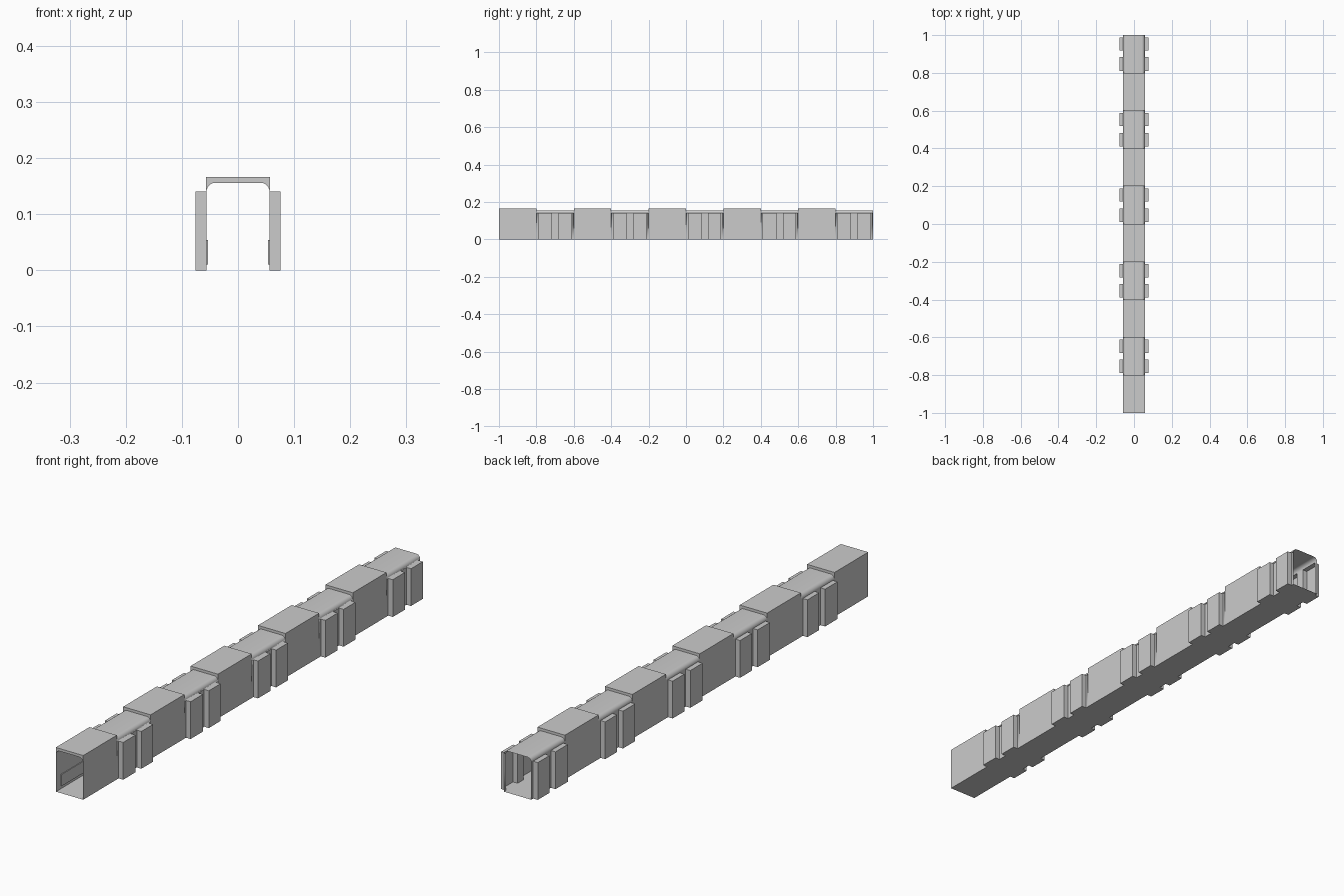
import bpy, bmesh, math

if "Cube" in bpy.data.objects:
    bpy.data.objects.remove(bpy.data.objects["Cube"])

W, TOP, ARCH, R = 0.057, 0.166, 0.156, 0.016
MODULES, LEN, MID = 5, 0.4, 0.2
BAYS = [(0.21, 0.283), (0.318, 0.388)]
BAY_X, BAY_TOP = 0.076, 0.14


def arch_profile(w):
    """Left base, up, rounded corners, down to right base."""
    pts = [(-w, 0)]
    for cx, a0 in ((-w + R, 180), (w - R, 90)):
        for i in range(7):
            a = math.radians(a0 - 15 * i)
            pts.append((cx + R * math.cos(a), ARCH - R + R * math.sin(a)))
    return pts + [(w, 0)]


def quad(bm, *pts):
    bm.faces.new([bm.verts.new(p) for p in pts])


def strip(bm, a, b, y0, y1):
    quad(bm, (a[0], y0, a[1]), (b[0], y0, b[1]), (b[0], y1, b[1]), (a[0], y1, a[1]))


def box(bm, lo, hi):
    v = bmesh.ops.create_cube(bm, size=1)["verts"]
    for p in v:
        p.co = [(lo[i] + hi[i]) / 2 + p.co[i] * (hi[i] - lo[i]) for i in range(3)]


def finish(bm, name, normals=False):
    bmesh.ops.remove_doubles(bm, verts=bm.verts, dist=1e-5)
    if normals:
        bmesh.ops.recalc_face_normals(bm, faces=bm.faces)
    me = bpy.data.meshes.new(name)
    bm.to_mesh(me)
    bm.free()
    ob = bpy.data.objects.new(name, me)
    bpy.context.collection.objects.link(ob)
    ob.location.y = -1
    arr = ob.modifiers.new("repeat", 'ARRAY')
    arr.count = MODULES
    arr.use_relative_offset = False
    arr.use_constant_offset = True
    arr.constant_offset_displace = (0, LEN, 0)
    bpy.context.view_layer.objects.active = ob
    ob.select_set(True)
    bpy.ops.object.shade_smooth_by_angle(angle=math.radians(30))
    ob.select_set(False)


# Plain section: square outside, arched inside
bm = bmesh.new()
inner = arch_profile(W - 0.0008)
outer = [(-W, 0), (-W, TOP), (W, TOP), (W, 0)]
loop = outer + inner[::-1]
bm.faces.new([bm.verts.new((x, 0, z)) for x, z in loop])
ext = bmesh.ops.extrude_face_region(bm, geom=bm.faces[:])
for v in ext["geom"]:
    if isinstance(v, bmesh.types.BMVert):
        v.co.y = MID
finish(bm, "square_section", True)

# Arched section: thin shell with wall openings at the bays
bm = bmesh.new()
prof = arch_profile(W)
for a, b in zip(prof[1:-1], prof[2:-1]):
    strip(bm, a, b, MID, LEN)
edges = [MID] + [y for bay in BAYS for y in bay] + [LEN]
for s in (-1, 1):
    for y0, y1 in zip(edges[::2], edges[1::2]):
        strip(bm, (s * W, 0), (s * W, BAY_TOP), y0, y1)
finish(bm, "arched_section")

# Side bays: alcoves open toward the corridor
bm = bmesh.new()
for s in (-1, 1):
    for y0, y1 in BAYS:
        xi, xo = s * W, s * BAY_X
        strip(bm, (xo, 0), (xo, BAY_TOP), y0, y1)
        strip(bm, (xi, BAY_TOP), (xo, BAY_TOP), y0, y1)
        strip(bm, (xi, 0), (xo, 0), y0, y1)
        for y in (y0, y1):
            quad(bm, (xi, y, 0), (xo, y, 0), (xo, y, BAY_TOP), (xi, y, BAY_TOP))
finish(bm, "side_bays", True)

# Floor
bm = bmesh.new()
strip(bm, (-W, 0), (W, 0), 0, LEN)
finish(bm, "floor")

# Low wall panels inside the square section
bm = bmesh.new()
for s in (-1, 1):
    xs = sorted((s * 0.0535, s * 0.0565))
    box(bm, (xs[0], 0.03, 0.01), (xs[1], 0.17, 0.054))
finish(bm, "wall_panels", True)
